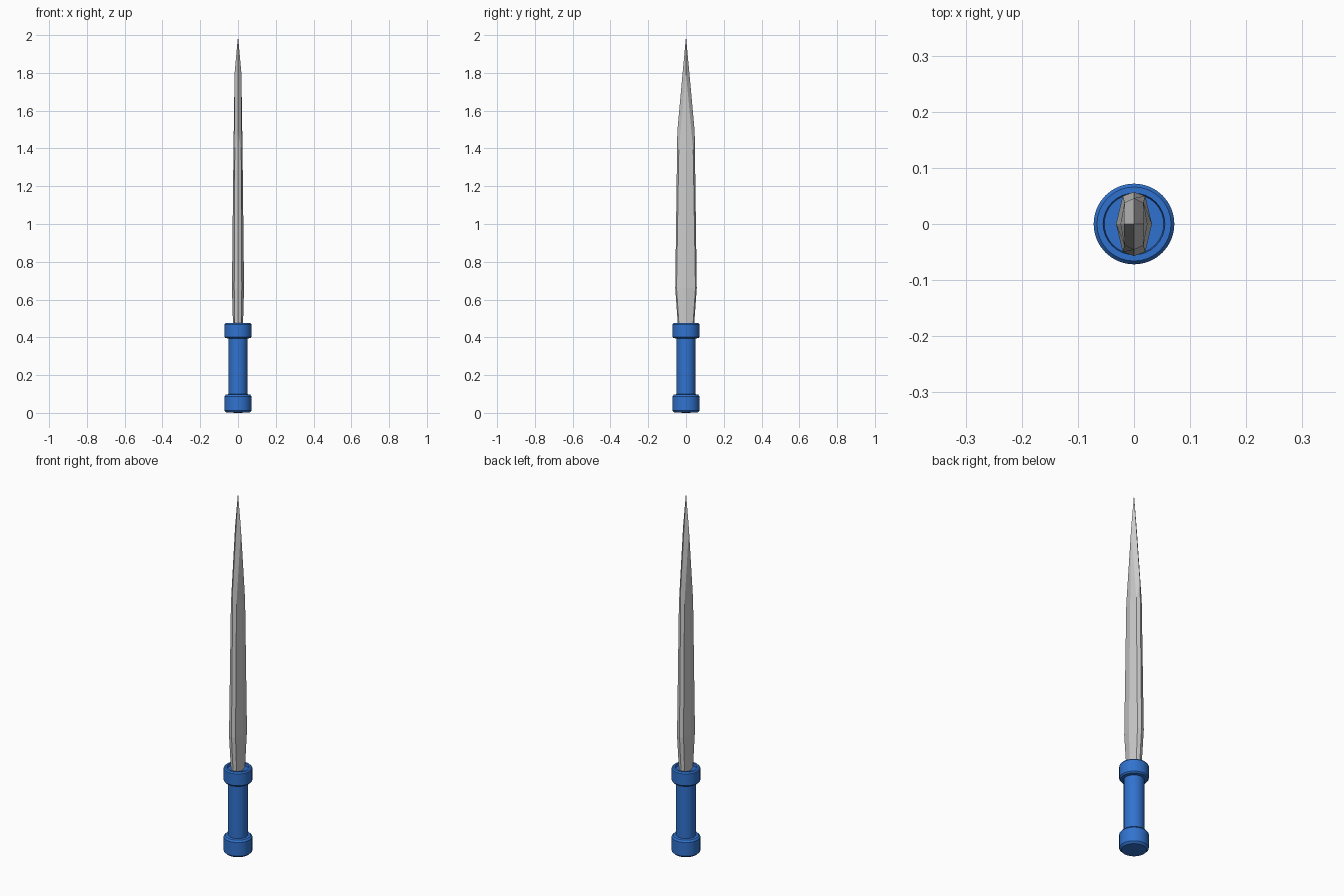
import bpy, bmesh, math

if "Cube" in bpy.data.objects:
    bpy.data.objects.remove(bpy.data.objects["Cube"])

blue = bpy.data.materials.new("blue")
blue.diffuse_color = (0.03, 0.17, 0.62, 1)
blue.use_nodes = True
blue.node_tree.nodes["Principled BSDF"].inputs["Base Color"].default_value = blue.diffuse_color


def lathe(name, profile, sides=32):
    """Spin an (radius, z) profile around the z axis."""
    bm = bmesh.new()
    rings = []
    for r, z in profile:
        if r == 0:
            rings.append([bm.verts.new((0, 0, z))] * sides)
        else:
            rings.append([bm.verts.new((r * math.cos(2 * math.pi * i / sides),
                                        r * math.sin(2 * math.pi * i / sides), z))
                          for i in range(sides)])
    for a, b in zip(rings, rings[1:]):
        for i in range(sides):
            j = (i + 1) % sides
            bm.faces.new(list(dict.fromkeys((a[i], a[j], b[j], b[i]))))
    obj = finish(name, bm)
    obj.data.materials.append(blue)
    bpy.context.view_layer.objects.active = obj
    obj.select_set(True)
    bpy.ops.object.shade_smooth_by_angle(angle=math.radians(30))
    obj.select_set(False)
    return obj


def finish(name, bm):
    bmesh.ops.recalc_face_normals(bm, faces=bm.faces)
    mesh = bpy.data.meshes.new(name)
    bm.to_mesh(mesh)
    bm.free()
    obj = bpy.data.objects.new(name, mesh)
    bpy.context.collection.objects.link(obj)
    return obj


# Pommel: short drum with chamfered rims
lathe("pommel", [(0, 0), (0.062, 0.002), (0.072, 0.012), (0.072, 0.088),
                 (0.064, 0.097), (0.05, 0.099), (0, 0.099)])

# Grip: plain cylinder
lathe("grip", [(0, 0.08), (0.05, 0.08), (0.05, 0.41), (0, 0.41)])

# Guard: drum with a shallow socket for the blade
lathe("guard", [(0, 0.394), (0.05, 0.394), (0.066, 0.396), (0.072, 0.403),
                (0.072, 0.468), (0.066, 0.475), (0.055, 0.475),
                (0.053, 0.462), (0, 0.462)])

# Blade sections: (ridge x, ridge z), (bevel x, bevel y, bevel z), (edge y, edge z)
sections = [
    ((0.026, 0.45), (0.017, 0.036, 0.45), (0.042, 0.45)),
    ((0.032, 0.66), (0.020, 0.050, 0.66), (0.057, 0.66)),
    ((0.024, 1.39), (0.017, 0.038, 1.39), (0.046, 1.49)),
]
bm = bmesh.new()
rings = []
for (rx, rz), (bx, by, bz), (ey, ez) in sections:
    rings.append([bm.verts.new(p) for p in (
        (rx, 0, rz), (bx, by, bz), (0, ey, ez), (-bx, by, bz),
        (-rx, 0, rz), (-bx, -by, bz), (0, -ey, ez), (bx, -by, bz))])
bm.faces.new(rings[0])
for a, b in zip(rings, rings[1:]):
    for i in range(8):
        j = (i + 1) % 8
        bm.faces.new((a[i], a[j], b[j], b[i]))

# Blade point: each bevel line closes on the ridge, then the edges run to the tip
top = rings[-1]
tip = bm.verts.new((0, 0, 1.995))
for k, sx in ((0, 1), (4, -1)):
    ridge_end = bm.verts.new((sx * 0.018, 0, 1.8))
    for d in (1, -1):
        bevel, edge = top[(k + d) % 8], top[(k + 2 * d) % 8]
        bm.faces.new((top[k], bevel, ridge_end))
        bm.faces.new((bevel, edge, tip, ridge_end))
finish("blade", bm)
